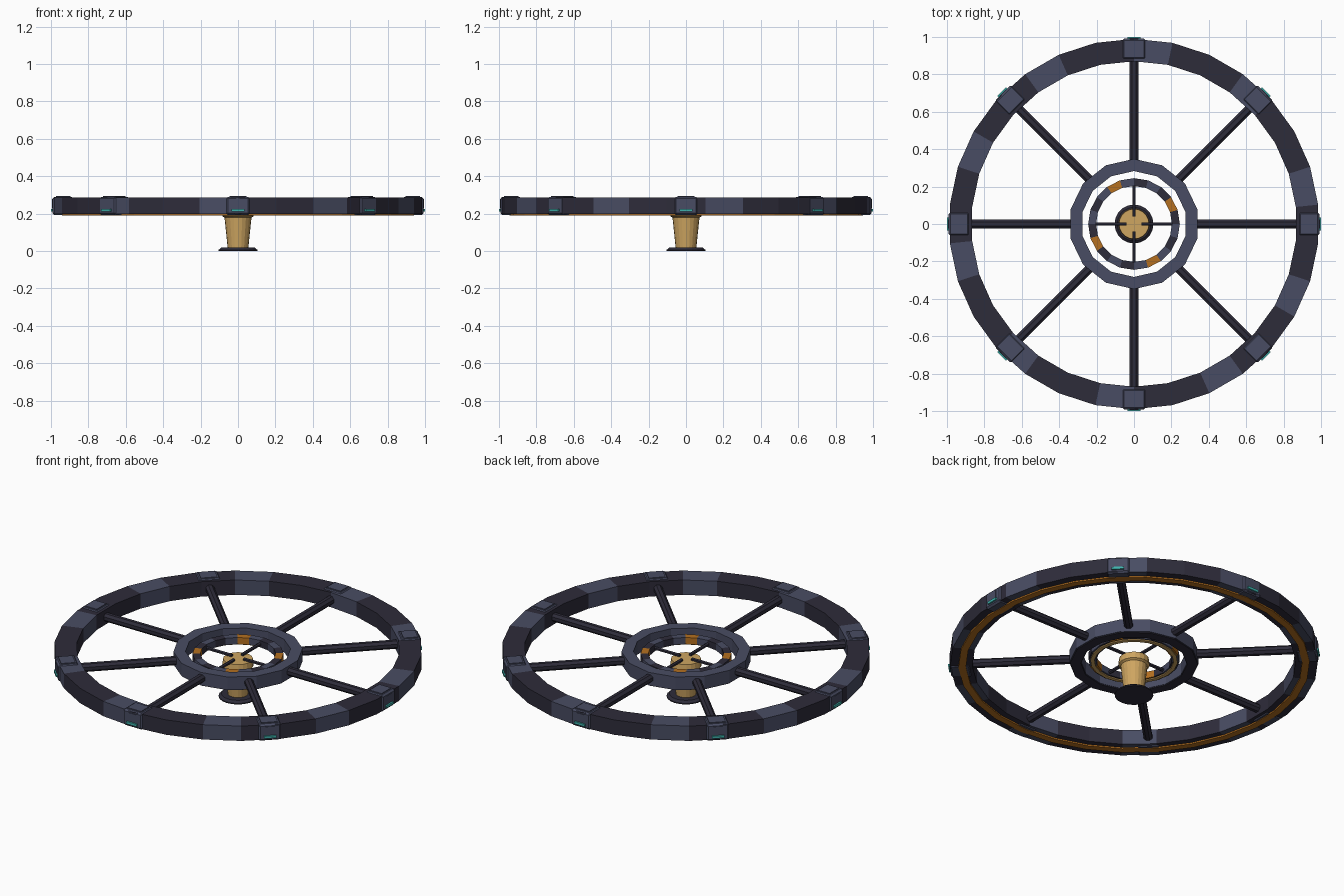
import bpy, bmesh, math
from mathutils import Matrix, Vector

if "Cube" in bpy.data.objects:
    bpy.data.objects.remove(bpy.data.objects["Cube"])


def material(name, rgb):
    m = bpy.data.materials.new(name)
    m.diffuse_color = (*rgb, 1)
    m.use_nodes = True
    m.node_tree.nodes["Principled BSDF"].inputs["Base Color"].default_value = m.diffuse_color
    return m


DARK = material("dark metal", (0.027, 0.025, 0.042))
LIGHT = material("slate panel", (0.066, 0.073, 0.125))
TAN = material("tan metal", (0.62, 0.38, 0.12))
AMBER = material("amber", (0.46, 0.16, 0.014))
TEAL = material("teal glow", (0.05, 0.45, 0.42))


def finish(name, bm, mats):
    bmesh.ops.recalc_face_normals(bm, faces=bm.faces)
    me = bpy.data.meshes.new(name)
    bm.to_mesh(me)
    bm.free()
    for m in mats:
        me.materials.append(m)
    ob = bpy.data.objects.new(name, me)
    bpy.context.collection.objects.link(ob)
    return ob


def ring(name, profile, sides, mats, start=0.0, rule=lambda i: 0):
    """Revolve a closed (radius, z) profile; rule gives the material of each segment."""
    bm = bmesh.new()
    loops = []
    for i in range(sides):
        a = math.radians(start) + 2 * math.pi * i / sides
        loops.append([bm.verts.new((r * math.cos(a), r * math.sin(a), z)) for r, z in profile])
    n = len(profile)
    for i in range(sides):
        p, q = loops[i], loops[(i + 1) % sides]
        for j in range(n):
            k = (j + 1) % n
            bm.faces.new((p[j], q[j], q[k], p[k])).material_index = rule(i)
    return finish(name, bm, mats)


def lathe(name, profile, sides, mat):
    """Capped solid of revolution from (radius, z) points."""
    bm = bmesh.new()
    loops = [[bm.verts.new((r * math.cos(2 * math.pi * i / sides),
                            r * math.sin(2 * math.pi * i / sides), z)) for i in range(sides)]
             for r, z in profile]
    for p, q in zip(loops, loops[1:]):
        for i in range(sides):
            j = (i + 1) % sides
            bm.faces.new((p[i], p[j], q[j], q[i]))
    bm.faces.new(loops[0])
    bm.faces.new(loops[-1])
    return finish(name, bm, [mat])


def box(name, centre, size, angle, mat, bevel=0.0):
    """Box placed in radial coordinates (radial, tangential, z), turned about z."""
    bm = bmesh.new()
    bmesh.ops.create_cube(bm, size=1)
    bmesh.ops.scale(bm, vec=size, verts=bm.verts)
    if bevel:
        bmesh.ops.bevel(bm, geom=bm.edges[:], offset=bevel, segments=1, affect='EDGES')
    bmesh.ops.translate(bm, vec=centre, verts=bm.verts)
    bmesh.ops.rotate(bm, matrix=Matrix.Rotation(angle, 3, 'Z'), verts=bm.verts)
    return finish(name, bm, [mat])


def rod(name, r0, r1, z, radius, sides, angle, mat):
    """Radial rod from r0 to r1."""
    bm = bmesh.new()
    bmesh.ops.create_cone(bm, cap_ends=True, segments=sides, radius1=radius,
                          radius2=radius, depth=r1 - r0)
    bmesh.ops.rotate(bm, matrix=Matrix.Rotation(math.pi / sides, 3, 'Z'), verts=bm.verts)
    bmesh.ops.rotate(bm, matrix=Matrix.Rotation(math.pi / 2, 3, 'Y'), verts=bm.verts)
    bmesh.ops.translate(bm, vec=Vector(((r0 + r1) / 2, 0, z)), verts=bm.verts)
    bmesh.ops.rotate(bm, matrix=Matrix.Rotation(angle, 3, 'Z'), verts=bm.verts)
    return finish(name, bm, [mat])


def rect(r0, r1, z0, z1):
    return [(r0, z0), (r1, z0), (r1, z1), (r0, z1)]


# Outer rim: every third segment is a lighter panel
ring("outer_rim", rect(0.87, 0.99, 0.197, 0.285), 30, [DARK, LIGHT], 90,
     lambda i: 1 if i % 3 == 2 else 0)
# Amber strip under the rim
ring("rim_under_strip", rect(0.905, 0.945, 0.189, 0.198), 30, [AMBER], 90)

# Hub ring
ring("hub_ring", rect(0.283, 0.348, 0.2, 0.275), 14, [LIGHT, DARK], 90)
ring("hub_under_plate", rect(0.286, 0.344, 0.195, 0.2), 14, [DARK], 90)

# Inner ring: alternating panels with four amber ones
ring("inner_ring", rect(0.203, 0.245, 0.215, 0.255), 20, [DARK, LIGHT, AMBER], 0,
     lambda i: 2 if i % 5 == 1 else i % 2)
ring("inner_under_strip", rect(0.213, 0.235, 0.209, 0.216), 20, [TAN], 0)

for k in range(8):
    a = k * math.pi / 4
    # Main spokes
    rod("spoke", 0.325, 0.885, 0.24, 0.025, 8, a, DARK)
    # Rim modules with raised lid, outer plate and glowing slot
    box("rim_module", (0.935, 0, 0.241), (0.112, 0.126, 0.098), a, LIGHT, 0.01)
    box("module_lid", (0.935, 0, 0.291), (0.078, 0.09, 0.007), a, LIGHT)
    box("module_plate", (0.991, 0, 0.252), (0.006, 0.05, 0.05), a, LIGHT)
    box("module_glow", (0.995, 0, 0.217), (0.01, 0.068, 0.014), a, TEAL)

# Inner struts
for k in range(4):
    rod("inner_strut", 0.04, 0.21, 0.232, 0.01, 6, k * math.pi / 2, DARK)

# Central tapered column on a foot disc
lathe("centre_column", [(0.055, 0.015), (0.072, 0.178), (0.084, 0.186),
                        (0.084, 0.196), (0.08, 0.225)], 20, TAN)
lathe("foot_disc", [(0.104, 0.0), (0.104, 0.006), (0.09, 0.018)], 20, DARK)
